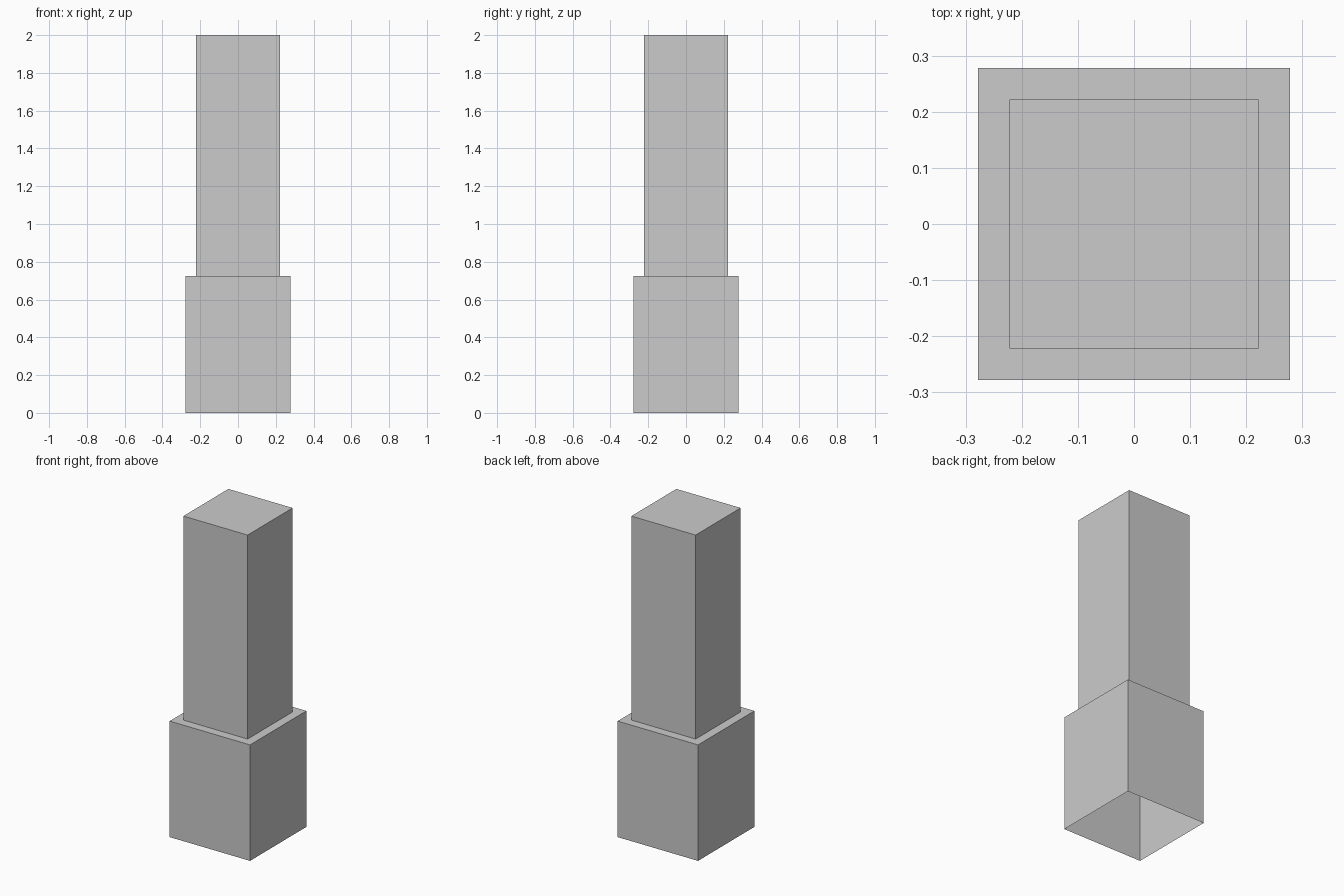
import bpy, bmesh

if "Cube" in bpy.data.objects:
    bpy.data.objects.remove(bpy.data.objects["Cube"])

BASE, COLUMN = 0.278, 0.222      # half widths
STEP, TOP = 0.725, 2.0           # heights

bm = bmesh.new()

def square(half, z):
    return [bm.verts.new((x * half, y * half, z))
            for x, y in ((-1, -1), (1, -1), (1, 1), (-1, 1))]

# Stepped shell: base walls, ledge, column walls; open underneath
rings = [square(BASE, 0), square(BASE, STEP), square(COLUMN, STEP), square(COLUMN, TOP)]
for low, high in zip(rings, rings[1:]):
    for i in range(4):
        j = (i + 1) % 4
        bm.faces.new((low[i], low[j], high[j], high[i]))

# Flat cap
bm.faces.new(rings[-1])

mesh = bpy.data.meshes.new("stepped_pillar")
bm.to_mesh(mesh)
bm.free()
pillar = bpy.data.objects.new("stepped_pillar", mesh)
bpy.context.collection.objects.link(pillar)
